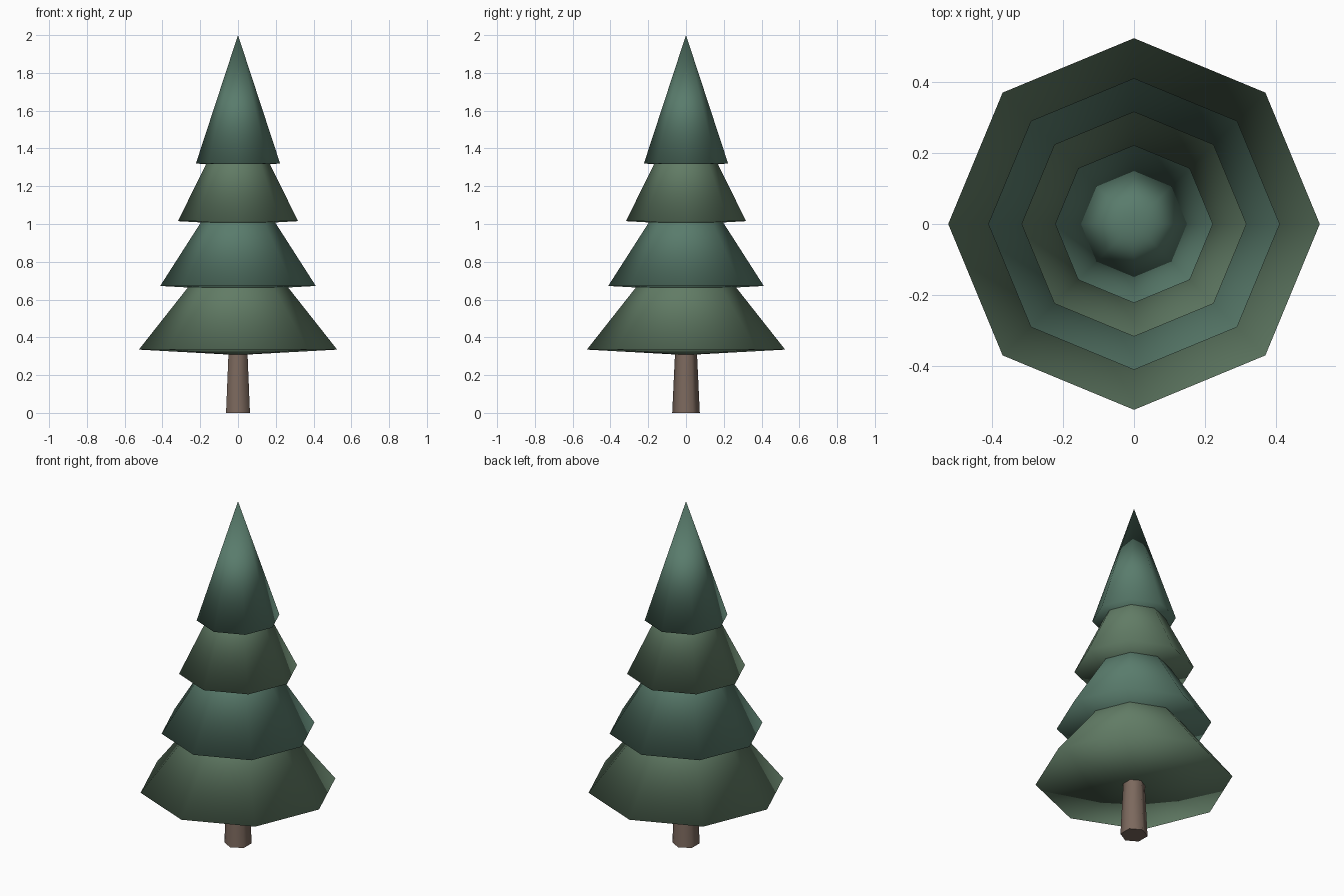
import bpy, bmesh, math

if "Cube" in bpy.data.objects:
    bpy.data.objects.remove(bpy.data.objects["Cube"])


def material(name, color):
    m = bpy.data.materials.new(name)
    m.diffuse_color = (*color, 1.0)
    m.use_nodes = True
    m.node_tree.nodes["Principled BSDF"].inputs["Base Color"].default_value = m.diffuse_color
    return m


def add_object(name, bm, mat):
    bmesh.ops.recalc_face_normals(bm, faces=bm.faces)
    mesh = bpy.data.meshes.new(name)
    bm.to_mesh(mesh)
    bm.free()
    mesh.materials.append(mat)
    obj = bpy.data.objects.new(name, mesh)
    bpy.context.collection.objects.link(obj)
    return obj


def ring(bm, sides, radius, z, start=0.0):
    return [bm.verts.new((radius * math.cos(start + math.tau * i / sides),
                          radius * math.sin(start + math.tau * i / sides), z))
            for i in range(sides)]


def branch_tier(name, radius, rim_z, apex_z, mat):
    # eight-sided cone with a shallow, slightly sagging underside
    bm = bmesh.new()
    rim = ring(bm, 8, radius, rim_z)
    apex = bm.verts.new((0, 0, apex_z))
    base = bm.verts.new((0, 0, rim_z - 0.055 * radius))
    for a, b in zip(rim, rim[1:] + rim[:1]):
        bm.faces.new((a, b, apex))
        bm.faces.new((b, a, base))
    for f in bm.faces:
        f.smooth = True
    add_object(name, bm, mat)


moss = material("moss_green", (0.12, 0.20, 0.13))
pine = material("pine_green", (0.10, 0.20, 0.15))
bark = material("bark", (0.20, 0.14, 0.11))

# Trunk: tapered hexagon, smooth sides and flat caps
bm = bmesh.new()
low = ring(bm, 6, 0.073, 0.0, math.pi / 2)
top = ring(bm, 6, 0.057, 0.34, math.pi / 2)
for i in range(6):
    j = (i + 1) % 6
    bm.faces.new((low[i], low[j], top[j], top[i])).smooth = True
bm.faces.new(low[::-1])
bm.faces.new(top)
for e in bm.edges:
    e.smooth = all(f.smooth for f in e.link_faces)
add_object("trunk", bm, bark)

# Branch tiers, bottom to top
tiers = [
    ("bottom_branches", 0.525, 0.335, 1.00, moss),
    ("lower_branches", 0.412, 0.672, 1.315, pine),
    ("upper_branches", 0.318, 1.015, 1.66, moss),
    ("top_branches", 0.223, 1.32, 2.00, pine),
]
for tier in tiers:
    branch_tier(*tier)
